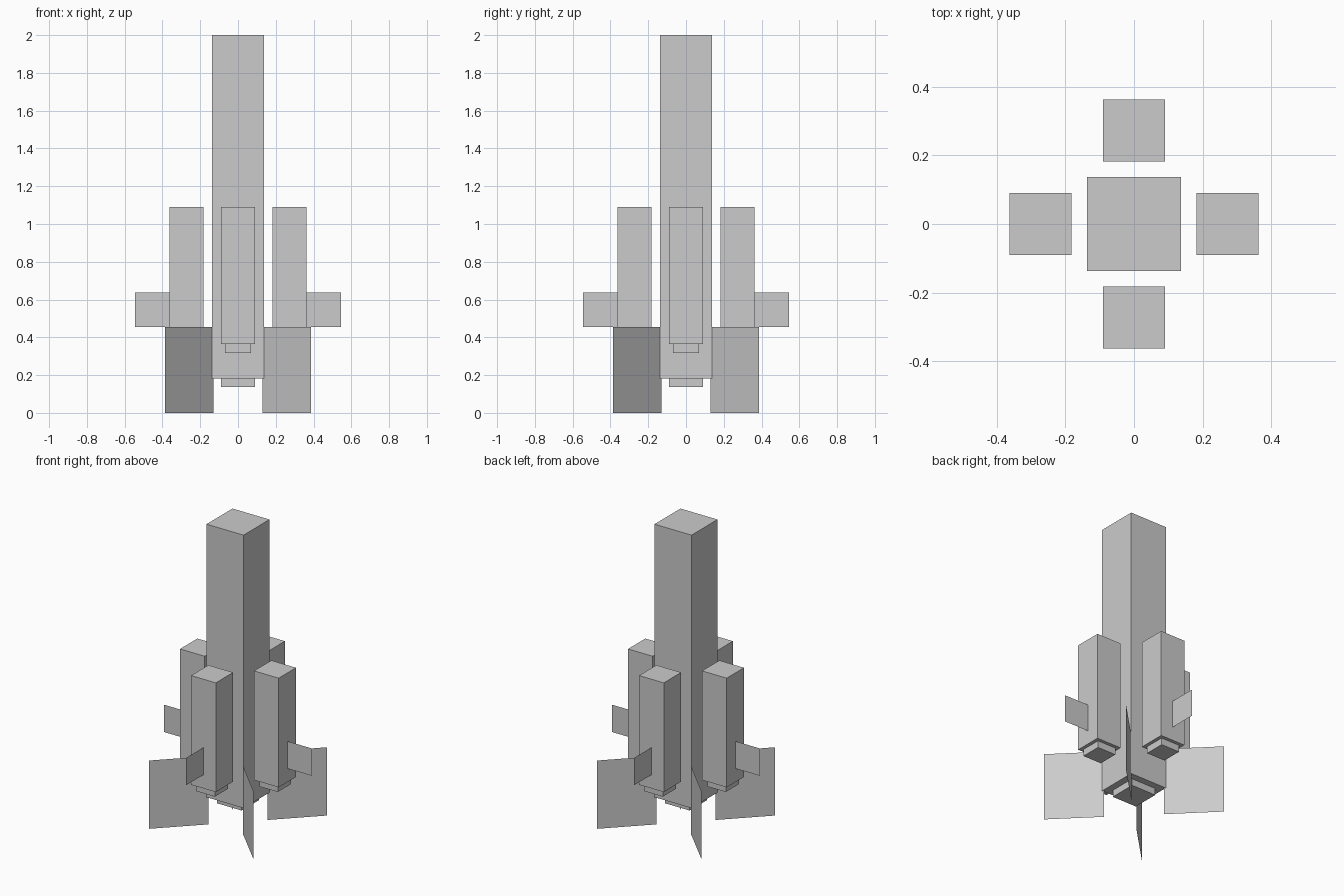
import bpy
import bmesh
from math import pi, sqrt
from mathutils import Matrix, Vector

default = bpy.data.objects.get("Cube")
if default:
    bpy.data.objects.remove(default, do_unlink=True)

U = 1 / 11  # building module: the rocket is 22 modules tall

grey = bpy.data.materials.new("light grey")
grey.use_nodes = True
grey.diffuse_color = (0.6, 0.6, 0.6, 1)
grey.node_tree.nodes["Principled BSDF"].inputs["Base Color"].default_value = (0.6, 0.6, 0.6, 1)


def finish(name, bm, angle):
    """Turn a bmesh into an object rotated about the rocket's axis."""
    bm.transform(Matrix.Rotation(angle, 4, "Z") @ Matrix.Scale(U, 4))
    mesh = bpy.data.meshes.new(name)
    bm.to_mesh(mesh)
    bm.free()
    mesh.materials.append(grey)
    bpy.context.collection.objects.link(bpy.data.objects.new(name, mesh))


def block(name, radius, width, bottom, top, angle=0):
    """Square upright block, its centre at a distance from the axis."""
    bm = bmesh.new()
    bmesh.ops.create_cube(bm, size=1)
    bmesh.ops.scale(bm, vec=(width, width, top - bottom), verts=bm.verts)
    bmesh.ops.translate(bm, vec=(radius, 0, (bottom + top) / 2), verts=bm.verts)
    finish(name, bm, angle)


def fin(name, inner, outer, bottom, top, angle):
    """Sheet fin standing radially."""
    bm = bmesh.new()
    corners = [(inner, bottom), (outer, bottom), (outer, top), (inner, top)]
    bm.faces.new([bm.verts.new(Vector((r, 0, z))) for r, z in corners])
    finish(name, bm, angle)


# Central body and engine
block("main_body", 0, 3, 2, 22)
block("main_nozzle", 0, 2, 1.5, 2)

# Four boosters with small fins, and four large fins on the body corners
for i, side in enumerate(("left", "back", "right", "front")):
    turn = i * pi / 2
    block(side + "_booster", 3, 2, 4, 12, turn)
    block(side + "_booster_nozzle", 3, 1.5, 3.5, 4, turn)
    fin(side + "_booster_fin", 4, 6, 5, 7, turn)

for i, corner in enumerate(("back_left", "back_right", "front_right", "front_left")):
    fin(corner + "_main_fin", 2, 6, 0, 5, pi / 4 + i * pi / 2)
